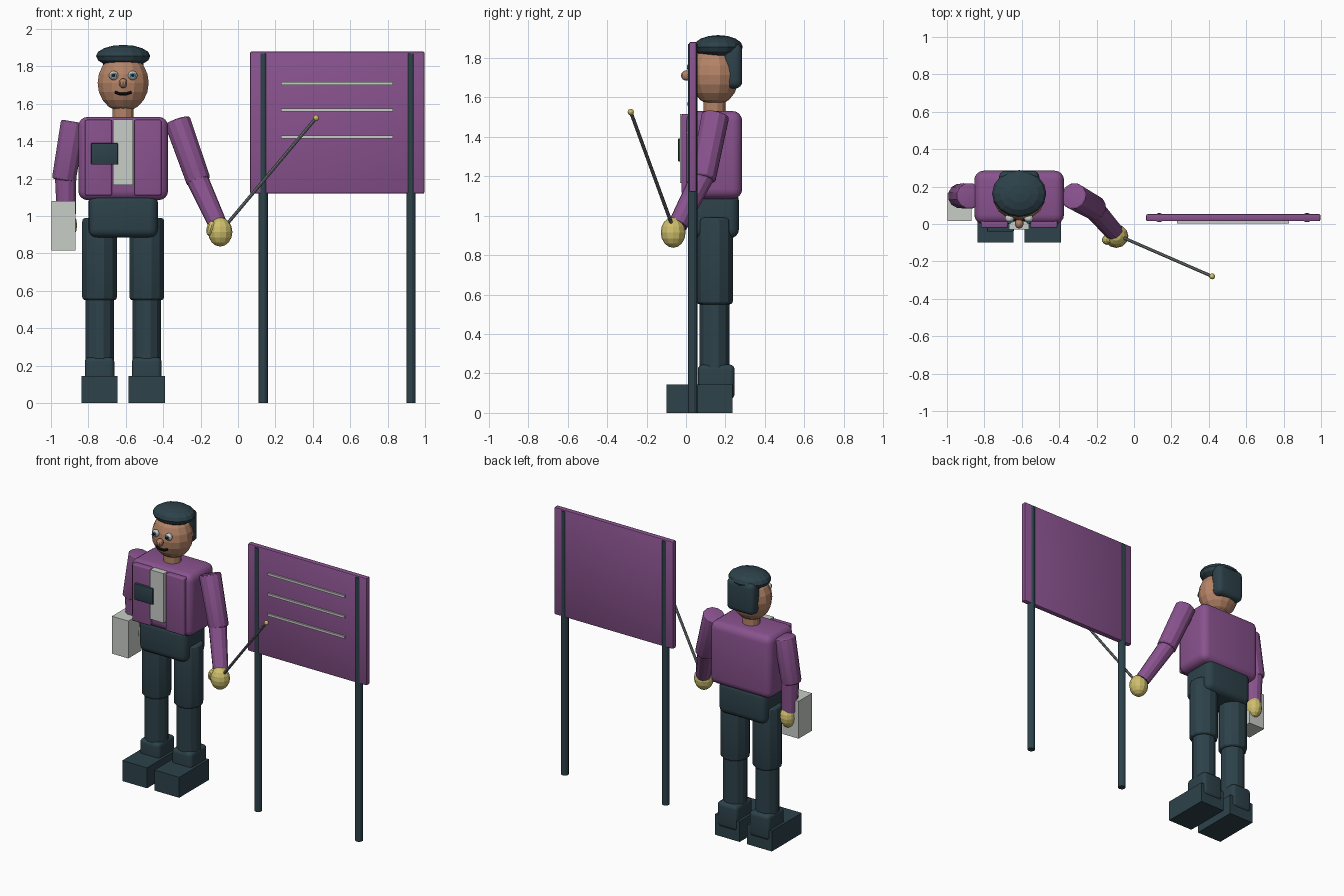
import bpy, bmesh, math
from mathutils import Vector, Matrix

if "Cube" in bpy.data.objects:
    bpy.data.objects.remove(bpy.data.objects["Cube"], do_unlink=True)


def material(name, rgb):
    mat = bpy.data.materials.new(name)
    mat.use_nodes = True
    mat.diffuse_color = (*rgb, 1)
    mat.node_tree.nodes["Principled BSDF"].inputs["Base Color"].default_value = (*rgb, 1)
    return mat


PURPLE = material("purple", (0.25, 0.085, 0.27))
TEAL = material("dark teal", (0.026, 0.054, 0.068))
LIGHT = material("light grey", (0.58, 0.61, 0.57))
SKIN = material("skin", (0.46, 0.23, 0.135))
YELLOW = material("glove yellow", (0.62, 0.52, 0.15))
STEEL = material("steel grey", (0.2, 0.22, 0.235))
BLUE = material("eye blue", (0.1, 0.28, 0.42))
BLACK = material("black", (0.01, 0.009, 0.01))


def finish(name, bm, mat, smooth=True):
    mesh = bpy.data.meshes.new(name)
    bm.to_mesh(mesh)
    bm.free()
    mesh.materials.append(mat)
    obj = bpy.data.objects.new(name, mesh)
    bpy.context.collection.objects.link(obj)
    if smooth:
        bpy.ops.object.select_all(action='DESELECT')
        obj.select_set(True)
        bpy.context.view_layer.objects.active = obj
        bpy.ops.object.shade_smooth_by_angle(angle=math.radians(25))
    return obj


def bevel(bm, edges, width, segments):
    bmesh.ops.bevel(bm, geom=edges, offset=width, segments=segments,
                    profile=0.5, affect='EDGES', clamp_overlap=True)


def box(name, mat, xs, ys, zs, round_by=0.0, segments=4):
    """Box between pairs of limits, with optional rounded edges."""
    low, high = Vector((xs[0], ys[0], zs[0])), Vector((xs[1], ys[1], zs[1]))
    bm = bmesh.new()
    bmesh.ops.create_cube(bm, size=1)
    bmesh.ops.scale(bm, vec=high - low, verts=bm.verts)
    bmesh.ops.translate(bm, vec=(low + high) / 2, verts=bm.verts)
    if round_by:
        bevel(bm, bm.edges[:], round_by, segments)
    return finish(name, bm, mat)


def tube(name, mat, start, end, r1, r2=None, sides=12, round_by=0.0):
    """Straight limb or rod between two points, with optional soft ends."""
    start, end = Vector(start), Vector(end)
    axis = end - start
    bm = bmesh.new()
    bmesh.ops.create_cone(bm, cap_ends=True, segments=sides, radius1=r1,
                          radius2=r2 or r1, depth=axis.length)
    if round_by:
        rims = [e for e in bm.edges if abs(e.verts[0].co.z - e.verts[1].co.z) < 0.001]
        bevel(bm, rims, round_by, 3)
    turn = axis.to_track_quat('Z', 'Y').to_matrix().to_4x4()
    spin = Matrix.Rotation(math.pi / sides, 4, 'Z')
    bm.transform(Matrix.Translation((start + end) / 2) @ turn @ spin)
    return finish(name, bm, mat)


def ball(name, mat, centre, radii, sides=12, rings=8, tilt=0.0):
    """Faceted ellipsoid."""
    bm = bmesh.new()
    bmesh.ops.create_uvsphere(bm, u_segments=sides, v_segments=rings, radius=1)
    bm.transform(Matrix.Translation(centre) @ Matrix.Rotation(tilt, 4, 'Y')
                 @ Matrix.Diagonal((*radii, 1)))
    return finish(name, bm, mat, smooth=False)


CX = -0.614   # centre line of the figure
CY = 0.145    # middle of the body from front to back


def span(centre, half):
    return centre - half, centre + half


# Legs and shoes
for side, sign in (("left", 1), ("right", -1)):
    x = CX + sign * 0.126
    box(side + "_shoe", TEAL, span(x, 0.097), (-0.1, 0.235), (0, 0.145))
    box(side + "_ankle", TEAL, span(x, 0.079), (0.06, 0.246), (0.07, 0.245), 0.025)
    tube(side + "_shin", TEAL, (x, CY, 0.1), (x, CY, 0.6), 0.079)
    tube(side + "_thigh", TEAL, (x, CY, 0.55), (x, CY, 0.99), 0.096, round_by=0.018)

# Hips and jacket
box("hips", TEAL, span(CX, 0.185), (0.015, 0.268), (0.885, 1.12), 0.045)
box("jacket", PURPLE, span(CX, 0.24), (0, 0.285), (1.085, 1.53), 0.05)
for side, sign in (("left", 1), ("right", -1)):
    box(side + "_jacket_panel", PURPLE, span(CX + sign * 0.132, 0.072),
        (-0.022, 0.03), (1.11, 1.515), 0.01)
box("shirt_front", LIGHT, span(CX, 0.053), (-0.03, 0.03), (1.165, 1.515))
box("chest_pocket", TEAL, (-0.785, -0.642), (-0.04, 0.0), (1.275, 1.39), 0.004, 2)

# Head
tube("neck", SKIN, (CX, CY, 1.48), (CX, CY, 1.62), 0.058)
ball("head", SKIN, (CX, CY, 1.712), (0.14, 0.125, 0.155), 14, 10)
ball("nose", SKIN, (CX, 0.002, 1.71), (0.023, 0.027, 0.026), 10, 8)
ball("cap", TEAL, (CX, 0.163, 1.855), (0.145, 0.125, 0.06), 16, 8)
box("back_hair", TEAL, span(CX, 0.108), (0.19, 0.285), (1.645, 1.87), 0.035)
for side, sign in (("left", 1), ("right", -1)):
    x = CX + sign * 0.051
    ball(side + "_eye", LIGHT, (x, 0.03, 1.752), (0.025, 0.022, 0.025))
    tube(side + "_iris", BLUE, (x, 0.02, 1.752), (x, 0.007, 1.752), 0.015)
    tube(side + "_pupil", BLACK, (x, 0.02, 1.752), (x, 0.004, 1.752), 0.009)

# Smiling mouth, a thin bent strand
mouth = [(CX + dx, y, z) for dx, y, z in
         ((-0.043, 0.028, 1.662), (-0.02, 0.02, 1.653), (0.02, 0.02, 1.653), (0.043, 0.028, 1.662))]
for i in range(3):
    tube(f"mouth_{i + 1}", BLACK, mouth[i], mouth[i + 1], 0.008, sides=8)

# Right arm hanging, holding a case
tube("right_upper_arm", PURPLE, (-0.932, 0.15, 1.19), (-0.879, 0.15, 1.505),
     0.066, 0.07, round_by=0.012)
tube("right_forearm", PURPLE, (-0.918, 0.15, 0.99), (-0.922, 0.15, 1.24), 0.052, 0.06)
ball("right_hand", YELLOW, (-0.913, 0.16, 0.95), (0.053, 0.058, 0.075))
box("case", LIGHT, (-0.998, -0.87), (0.015, 0.165), (0.815, 1.08))

# Left arm reaching, with a pointer
tube("left_upper_arm", PURPLE, (-0.21, 0.085, 1.185), (-0.325, 0.15, 1.51),
     0.067, 0.072, round_by=0.012)
tube("left_forearm", PURPLE, (-0.108, -0.04, 0.955), (-0.228, 0.095, 1.22), 0.05, 0.06)
ball("left_hand", YELLOW, (-0.095, -0.065, 0.915), (0.065, 0.063, 0.078))
ball("left_thumb", YELLOW, (-0.145, -0.085, 0.935), (0.024, 0.027, 0.042), 10, 6, 0.3)
tube("pointer", STEEL, (-0.065, -0.07, 0.95), (0.418, -0.28, 1.525), 0.009, sides=8)
ball("pointer_tip", YELLOW, (0.418, -0.28, 1.525), (0.016, 0.016, 0.016), 10, 6)

# Sign board on two posts
box("board", PURPLE, (0.065, 0.997), (0.015, 0.053), (1.12, 1.88), 0.008, 2)
for side, x in (("right", 0.135), ("left", 0.925)):
    tube(side + "_post", TEAL, (x, 0.034, 0), (x, 0.034, 1.87), 0.025)
for i in range(3):
    box(f"board_line_{i + 1}", LIGHT, (0.23, 0.83), (0.004, 0.02), span(1.71 - 0.144 * i, 0.008))
